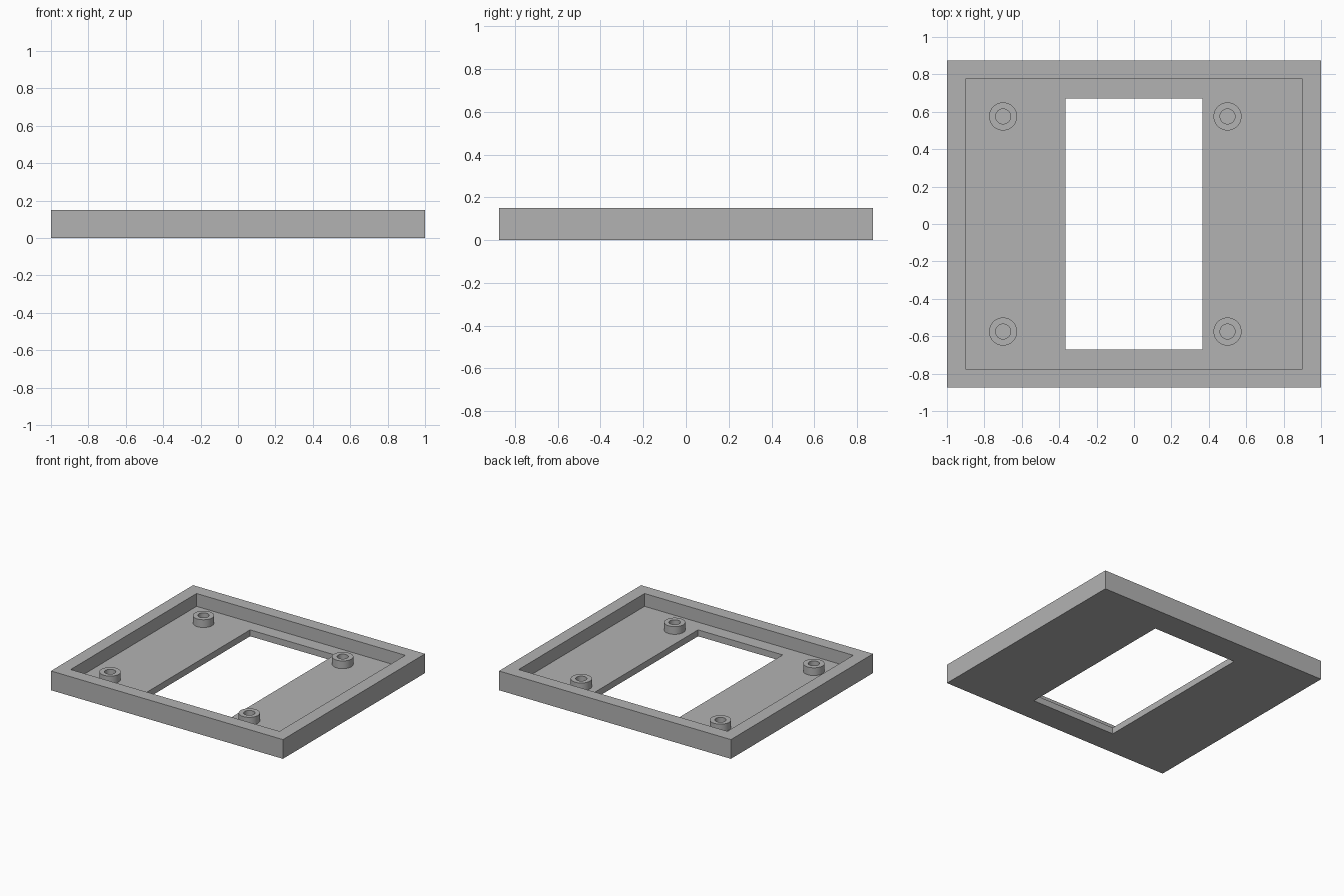
import bpy
import bmesh
from math import cos, sin, tau

cube = bpy.data.objects.get("Cube")
if cube:
    bpy.data.objects.remove(cube, do_unlink=True)

GREY = (0.45, 0.45, 0.45, 1.0)
grey = bpy.data.materials.new("plain_grey")
grey.use_nodes = True
grey.diffuse_color = GREY
grey.node_tree.nodes["Principled BSDF"].inputs["Base Color"].default_value = GREY

FLOOR = 0.05      # top of the base plate
RIM = 0.15        # top of the raised border
BOSS_TOP = 0.11


def rectangle(half_x, half_y, z):
    return [(sx * half_x, sy * half_y, z)
            for sx, sy in ((-1, -1), (1, -1), (1, 1), (-1, 1))]


def circle(radius, z, sides=48):
    return [(radius * cos(tau * i / sides), radius * sin(tau * i / sides), z)
            for i in range(sides)]


def bridge_loops(name, loops, closed=True):
    """Skin a stack of matching loops; closed joins the last to the first."""
    bm = bmesh.new()
    rings = [[bm.verts.new(p) for p in loop] for loop in loops]
    pairs = list(zip(rings, rings[1:]))
    if closed:
        pairs.append((rings[-1], rings[0]))
    for a, b in pairs:
        for i in range(len(a)):
            j = (i + 1) % len(a)
            bm.faces.new((a[i], a[j], b[j], b[i]))
    bmesh.ops.recalc_face_normals(bm, faces=bm.faces)
    mesh = bpy.data.meshes.new(name)
    bm.to_mesh(mesh)
    bm.free()
    mesh.materials.append(grey)
    obj = bpy.data.objects.new(name, mesh)
    bpy.context.collection.objects.link(obj)
    return obj


# Tray: base plate with a window opening and a raised border
window = (0.365, 0.67)
outer = (1.0, 0.875)
inner = (0.9, 0.775)
bridge_loops("tray", [
    rectangle(*window, 0),
    rectangle(*outer, 0),
    rectangle(*outer, RIM),
    rectangle(*inner, RIM),
    rectangle(*inner, FLOOR),
    rectangle(*window, FLOOR),
])

# Four hollow screw bosses standing on the plate
for side, x in (("right", -0.7), ("left", 0.5)):
    for end, y in (("front", -0.575), ("back", 0.575)):
        boss = bridge_loops(f"screw_boss_{end}_{side}", [
            circle(0.075, FLOOR - 0.01),
            circle(0.075, BOSS_TOP),
            circle(0.04, BOSS_TOP),
            circle(0.04, FLOOR - 0.01),
        ])
        boss.location = (x, y, 0)
        bpy.ops.object.select_all(action='DESELECT')
        boss.select_set(True)
        bpy.context.view_layer.objects.active = boss
        bpy.ops.object.shade_smooth_by_angle()
